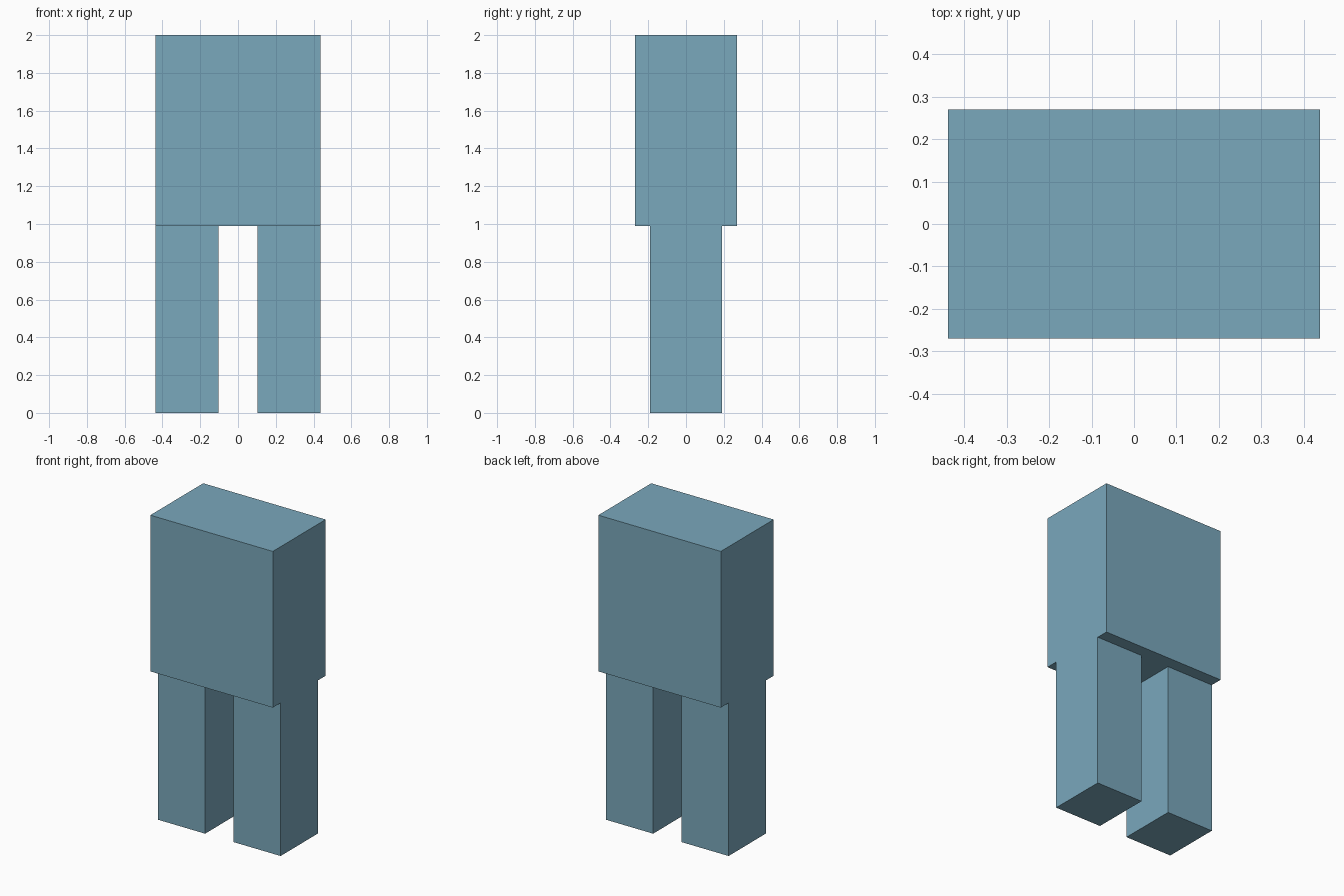
import bpy

if "Cube" in bpy.data.objects:
    bpy.data.objects.remove(bpy.data.objects["Cube"])

blue = bpy.data.materials.new("dusty_blue")
blue.diffuse_color = (0.195, 0.392, 0.503, 1.0)
blue.use_nodes = True
blue.node_tree.nodes["Principled BSDF"].inputs["Base Color"].default_value = blue.diffuse_color


def box(name, low, high):
    """Add a box spanning two opposite corners."""
    centre = [(a + b) / 2 for a, b in zip(low, high)]
    bpy.ops.mesh.primitive_cube_add(size=1, location=centre)
    obj = bpy.context.object
    obj.name = name
    obj.scale = [b - a for a, b in zip(low, high)]
    bpy.ops.object.transform_apply(location=False, rotation=False, scale=True)
    obj.data.materials.append(blue)
    return obj


HALF_WIDTH = 0.438
HIP = 0.99

# Upper block
box("torso", (-HALF_WIDTH, -0.27, HIP), (HALF_WIDTH, 0.27, 2.0))

# Pair of legs, flush with the torso sides
for name, side in (("left_leg", -1), ("right_leg", 1)):
    inner, outer = sorted((side * 0.102, side * HALF_WIDTH))
    box(name, (inner, -0.19, 0.0), (outer, 0.19, HIP))
